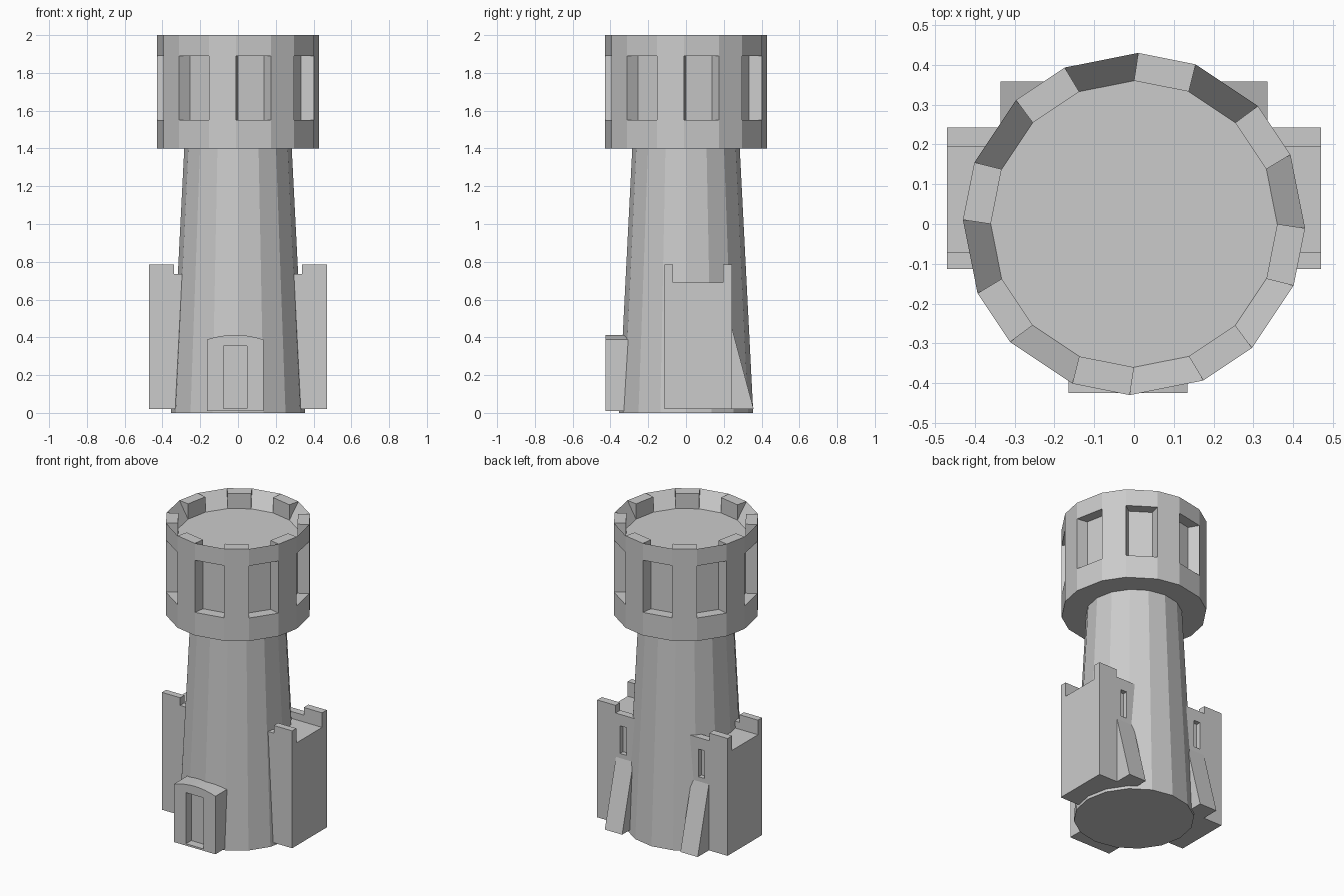
import bpy
import bmesh
from math import cos, sin, radians

cube = bpy.data.objects.get("Cube")
if cube:
    bpy.data.objects.remove(cube, do_unlink=True)

stone = bpy.data.materials.new("light_grey_stone")
stone.use_nodes = True
GREY = (0.6, 0.6, 0.6, 1)
stone.diffuse_color = GREY
stone.node_tree.nodes["Principled BSDF"].inputs["Base Color"].default_value = GREY


def finish(name, bm):
    bmesh.ops.remove_doubles(bm, verts=bm.verts, dist=1e-5)
    bmesh.ops.recalc_face_normals(bm, faces=bm.faces)
    mesh = bpy.data.meshes.new(name)
    bm.to_mesh(mesh)
    bm.free()
    mesh.materials.append(stone)
    obj = bpy.data.objects.new(name, mesh)
    bpy.context.collection.objects.link(obj)
    return obj


def prism(name, outline, axis, start, end):
    """Extrude a flat outline along x or y."""
    bm = bmesh.new()

    def point(a, b, t):
        return (t, a, b) if axis == "x" else (a, t, b)

    face = bm.faces.new([bm.verts.new(point(a, b, start)) for a, b in outline])
    moved = bmesh.ops.extrude_face_region(bm, geom=[face])["geom"]
    verts = [v for v in moved if isinstance(v, bmesh.types.BMVert)]
    bmesh.ops.translate(bm, verts=verts, vec=point(0, 0, end - start))
    return finish(name, bm)


def box(name, x0, x1, y0, y1, z0, z1):
    return prism(name, [(y0, z0), (y1, z0), (y1, z1), (y0, z1)], "x", x0, x1)


def cut(obj, cutter):
    cutter.hide_render = True
    mod = obj.modifiers.new("cut", "BOOLEAN")
    mod.operation = "DIFFERENCE"
    mod.solver = "EXACT"
    mod.object = cutter
    bpy.context.view_layer.objects.active = obj
    bpy.ops.object.modifier_apply(modifier=mod.name)
    bpy.data.objects.remove(cutter, do_unlink=True)


# Tapered shaft
SIDES = 16
STEP = 360 / SIDES


def ring_point(radius, angle, z):
    return (radius * cos(radians(angle)), radius * sin(radians(angle)), z)


bm = bmesh.new()
low, high = ([bm.verts.new(ring_point(r, i * STEP, z)) for i in range(SIDES)]
             for r, z in ((0.356, 0), (0.284, 1.41)))
bm.faces.new(low)
bm.faces.new(high)
for i in range(SIDES):
    j = (i + 1) % SIDES
    bm.faces.new((low[i], low[j], high[j], high[i]))
finish("tower_shaft", bm)

# Crown: alternating window bays with sloped rims and solid bays with merlons
OUT, INN = 0.43, 0.36
BOTTOM, SILL, LINTEL, DECK, TOP = 1.4, 1.55, 1.89, 1.9, 2.0
bm = bmesh.new()


def face(*points):
    bm.faces.new([bm.verts.new(p) for p in points])


def outer(i, z):
    # window bays are slightly wider than the solid ones
    return ring_point(OUT, i * STEP + (1.4 if i % 2 else -1.4), z)


def inner(i, z):
    return ring_point(INN, i * STEP, z)


def wall(point, i, z0, z1):
    face(point(i, z0), point(i + 1, z0), point(i + 1, z1), point(i, z1))


for i in range(SIDES):
    j = i + 1
    wall(outer, i, BOTTOM, SILL)
    wall(outer, i, LINTEL, TOP)
    if i % 2 == 0:
        wall(inner, i, SILL, LINTEL)
        for z in (SILL, LINTEL):
            face(outer(i, z), outer(j, z), inner(j, z), inner(i, z))
        for k in (i, j):
            face(outer(k, SILL), inner(k, SILL), inner(k, LINTEL), outer(k, LINTEL))
            face(outer(k, TOP), inner(k, TOP), inner(k, DECK))
        face(outer(i, TOP), outer(j, TOP), inner(j, DECK), inner(i, DECK))
    else:
        wall(outer, i, SILL, LINTEL)
        wall(inner, i, DECK, TOP)
        face(outer(i, TOP), outer(j, TOP), inner(j, TOP), inner(i, TOP))
face(*[inner(i, DECK) for i in range(SIDES)])
face(*[outer(i, BOTTOM) for i in range(SIDES)])
finish("crown", bm)

# Side turrets with notched parapets, rear arrow slits and sloped buttresses
parapet = [(-0.113, 0.02), (0.243, 0.02), (0.243, 0.785), (0.195, 0.785),
           (0.195, 0.69), (-0.07, 0.69), (-0.07, 0.785), (-0.113, 0.785)]
slope = [(0.2, 0.02), (0.358, 0.02), (0.243, 0.45), (0.2, 0.45)]
for side, s in (("left", 1), ("right", -1)):
    turret = prism(side + "_turret", parapet, "x", s * 0.16, s * 0.47)
    cut(turret, box("step_cutter", s * 0.1, s * 0.338, -0.2, 0.3, 0.735, 0.9))
    cut(turret, box("slit_cutter", s * 0.26, s * 0.305, 0.213, 0.3, 0.48, 0.66))
    prism(side + "_buttress", slope, "x", s * 0.21, s * 0.335)

# Arched porch with a recessed doorway
MID, HALF = -0.015, 0.15
arch = [(MID + HALF * t / 4, 0.413 - 0.025 * (t / 4) ** 2) for t in range(4, -5, -1)]
porch = prism("porch", [(MID - HALF, 0.01), (MID + HALF, 0.01)] + arch, "y", -0.425, -0.28)
cut(porch, box("door_cutter", MID - 0.063, MID + 0.063, -0.5, -0.37, 0.022, 0.355))
